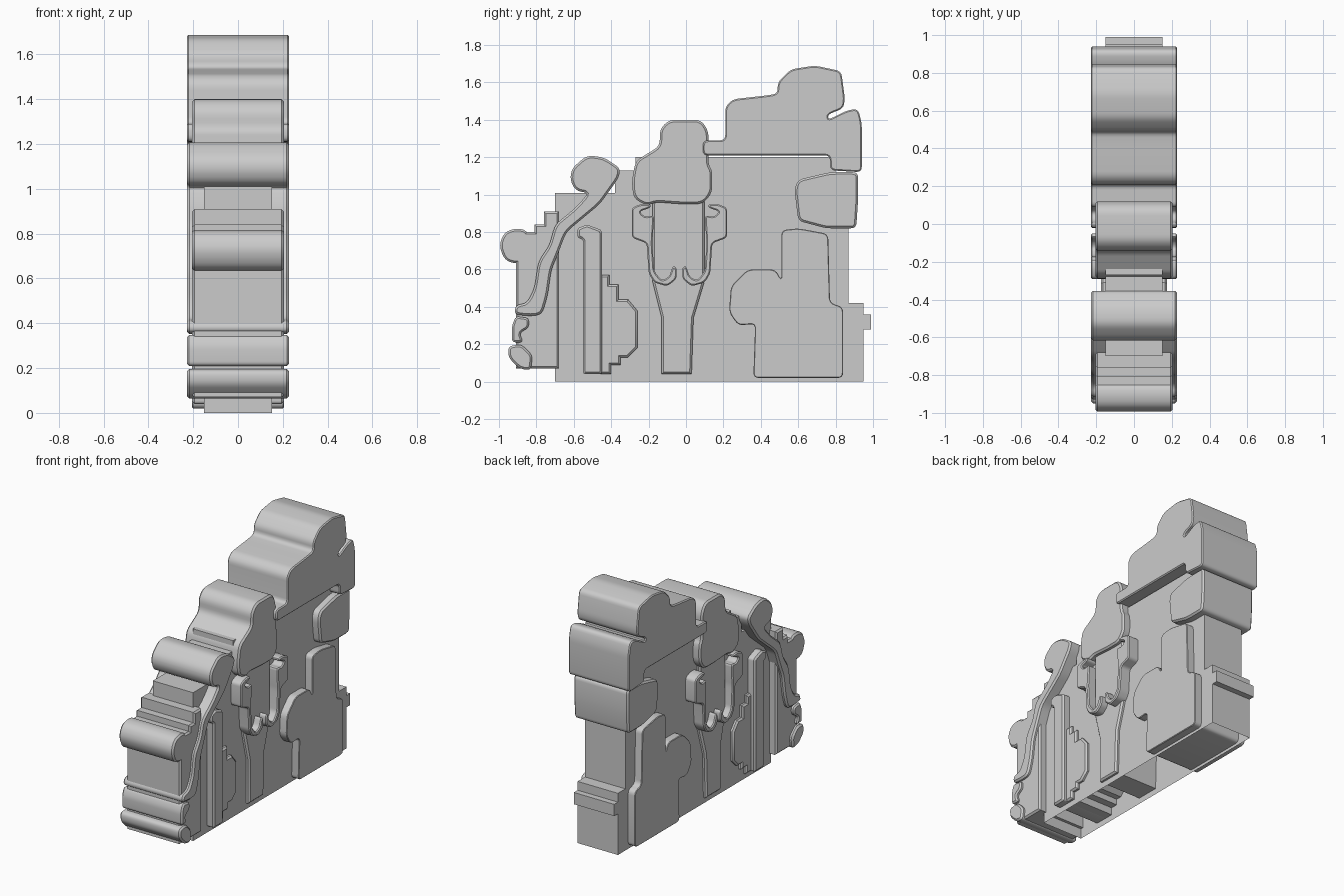
import bpy
import bmesh
from mathutils import Vector

default_cube = bpy.data.objects.get("Cube")
if default_cube:
    bpy.data.objects.remove(default_cube, do_unlink=True)

# One plain grey for the whole relief
grey = bpy.data.materials.new("plain grey")
grey.use_nodes = True
grey.diffuse_color = (0.6, 0.6, 0.6, 1)
grey.node_tree.nodes["Principled BSDF"].inputs["Base Color"].default_value = grey.diffuse_color

# Half widths of the stacked layers
CORE, LOW, MID, WIDE = 0.152, 0.176, 0.205, 0.228


def rounded(corners, radius, steps=4):
    """Replace every corner of a closed outline with a short curve."""
    if radius == 0:
        return corners
    outline = []
    count = len(corners)
    for i, corner in enumerate(corners):
        before = corners[i - 1] - corner
        after = corners[(i + 1) % count] - corner
        start = corner + before.normalized() * min(radius, before.length * 0.45)
        end = corner + after.normalized() * min(radius, after.length * 0.45)
        for k in range(steps + 1):
            t = k / steps
            outline.append(start * (1 - t) ** 2 + corner * 2 * t * (1 - t) + end * t ** 2)
    return outline


def slab(name, points, half_width, radius=0.0, rim=0.011, open_bottom=False):
    """Extrude a side outline, given in hundredths, across the model."""
    corners = [Vector((y, z)) / 100 for y, z in points]
    outline = rounded(corners, radius)
    bm = bmesh.new()
    first_cap = bm.faces.new([bm.verts.new((-half_width, p.x, p.y)) for p in outline])
    extruded = bmesh.ops.extrude_face_region(bm, geom=[first_cap], use_keep_orig=True)
    moved = [v for v in extruded["geom"] if isinstance(v, bmesh.types.BMVert)]
    bmesh.ops.translate(bm, verts=moved, vec=(2 * half_width, 0, 0))
    bmesh.ops.recalc_face_normals(bm, faces=bm.faces[:])
    if rim:
        rim_edges = [e for e in bm.edges
                     if abs(e.verts[0].co.x - e.verts[1].co.x) < half_width]
        bmesh.ops.bevel(bm, geom=rim_edges, offset=rim, segments=1,
                        affect='EDGES', clamp_overlap=True)
    if open_bottom:
        floor = [f for f in bm.faces if f.calc_center_median().z < 0.001]
        bmesh.ops.delete(bm, geom=floor, context='FACES')
    mesh = bpy.data.meshes.new(name)
    bm.to_mesh(mesh)
    bm.free()
    mesh.materials.append(grey)
    part = bpy.data.objects.new(name, mesh)
    bpy.context.collection.objects.link(part)
    bpy.ops.object.select_all(action='DESELECT')
    part.select_set(True)
    bpy.context.view_layer.objects.active = part
    bpy.ops.object.shade_smooth_by_angle(angle=0.6)
    return part


# Hollow stepped core, open underneath
slab("core_wall", [(-70, 0), (-70, 101), (-38, 101), (-38, 113), (-27, 113),
                   (-27, 120), (80, 120), (80, 110), (87, 110), (87, 42),
                   (95, 42), (95, 36), (99, 36), (99, 28), (95, 28), (95, 0)],
     CORE, rim=0, open_bottom=True)

# Front tower with a round bush and stepped roof
slab("front_tower", [(-68, 7), (-91, 7), (-91, 80), (-81, 80), (-81, 84),
                     (-76, 84), (-76, 91), (-68, 91)], MID)
slab("front_bush", [(-91, 63), (-97, 65), (-100, 73), (-97, 80), (-91, 82),
                    (-85, 81), (-83, 74), (-85, 65)], MID, 0.04)

# Leaning tree with a long curved trunk
slab("leaning_tree", [(-62, 108), (-61, 114), (-53, 121), (-44, 120), (-35, 114),
                      (-36, 109), (-46, 95), (-64, 80), (-69, 67), (-72, 60),
                      (-74, 46), (-77, 36), (-83, 35), (-92, 36), (-91, 41),
                      (-85, 42), (-81, 50), (-79, 64), (-73, 73), (-70, 84),
                      (-59, 93), (-52, 101), (-59, 102)], WIDE, 0.035)

# Small stones at the foot of the tower
slab("upper_stone", [(-91, 35), (-84, 34), (-84, 29), (-89, 26), (-87, 21),
                     (-93, 21), (-93, 30)], WIDE, 0.02)
slab("lower_stone", [(-95, 19), (-88, 20), (-82, 14), (-83, 6), (-89, 7),
                     (-95, 13)], WIDE, 0.025)

# Column and stepped shrub
slab("column", [(-55, 4), (-55, 76), (-58, 77), (-58, 82), (-53, 84),
                (-45, 81), (-45, 4)], MID, 0.015)
slab("stepped_shrub", [(-46, 57), (-41, 57), (-41, 52), (-36, 52), (-36, 44),
                       (-31, 44), (-26, 38), (-26, 18), (-31, 13), (-35, 13),
                       (-35, 9), (-40, 9), (-40, 4), (-46, 4)], LOW)

# Central tree: trunk, crown and a mirrored pair of curls
slab("central_trunk", [(-18, 97), (-18, 54), (-13, 34), (-13, 4), (3, 4),
                       (4, 34), (10, 54), (10, 97)], LOW)
slab("central_crown", [(-14, 126), (-14, 135), (-9, 140), (8, 140), (12, 134),
                       (12, 116), (14, 113), (14, 101), (9, 95), (-3, 95),
                       (-16, 96), (-21, 94), (-28, 98), (-29, 107), (-27, 118)],
     MID, 0.035)
curl = [(-24, 95), (-29, 93), (-29, 77), (-21, 74), (-20, 58), (-17, 53),
        (-10, 51), (-5, 55), (-5, 61), (-7, 62), (-9, 56), (-13, 54), (-17, 59),
        (-18, 74), (-17, 89), (-22, 88), (-25, 91), (-19, 93), (-19, 95)]
slab("front_curl", curl, WIDE, 0.02)
slab("rear_curl", [(-7 - y, z) for y, z in reversed(curl)], WIDE, 0.02)

# Rear house with a rounded side bush
slab("rear_house", [(36, 2), (37, 31), (28, 30), (23, 37), (24, 51), (33, 60),
                    (48, 60), (51, 54), (51, 81), (60, 82), (76, 79), (77, 42),
                    (84, 40), (84, 2)], MID, 0.03)

# Rear bushes
slab("rear_bush", [(58, 103), (60, 108), (77, 112), (92, 112), (92, 97),
                   (91, 82), (75, 82), (60, 86)], MID, 0.03)
slab("top_bush", [(9, 129), (9, 121), (77, 121), (77, 113), (94, 112), (94, 138),
                  (92, 146), (86, 145), (76, 140), (76, 143), (84, 146),
                  (85, 151), (83, 166), (69, 169), (56, 167), (49, 160),
                  (49, 154), (43, 153), (25, 151), (21, 147), (21, 129)],
     WIDE, 0.03)
